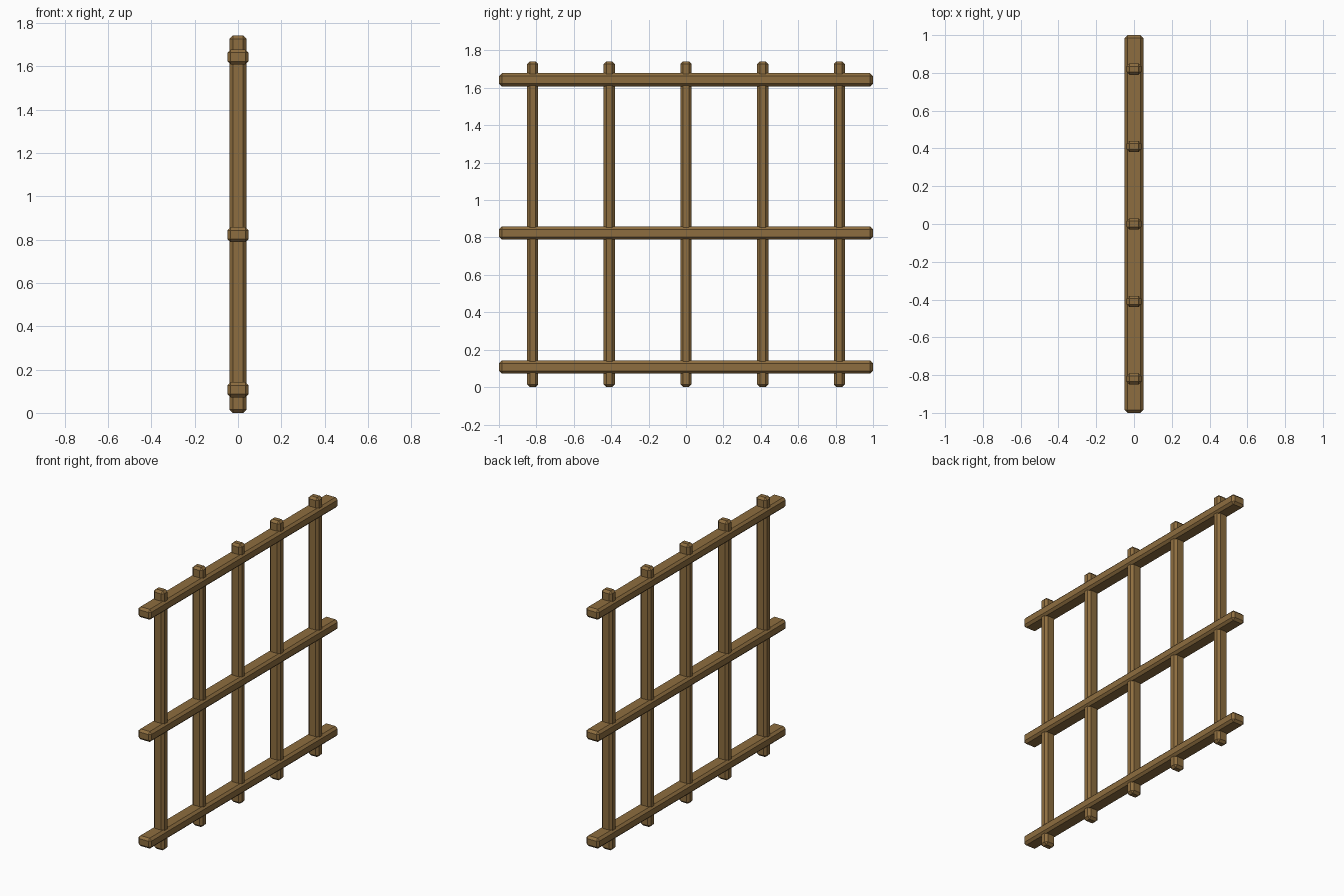
import bpy

if "Cube" in bpy.data.objects:
    bpy.data.objects.remove(bpy.data.objects["Cube"])

wood = bpy.data.materials.new("wood")
wood.diffuse_color = (0.27, 0.155, 0.05, 1)
wood.use_nodes = True
wood.node_tree.nodes["Principled BSDF"].inputs["Base Color"].default_value = wood.diffuse_color


def beam(name, size, centre):
    """Rectangular timber with a chamfer on every edge."""
    bpy.ops.mesh.primitive_cube_add(size=1, location=centre)
    ob = bpy.context.object
    ob.name = name
    ob.scale = size
    bpy.ops.object.transform_apply(location=False, rotation=False, scale=True)
    bev = ob.modifiers.new("chamfer", 'BEVEL')
    bev.width = 0.015
    bev.segments = 1
    ob.data.materials.append(wood)
    return ob


# Upright bars
HEIGHT = 1.742
for i in range(5):
    beam(f"upright_bar_{i + 1}", (0.078, 0.06, HEIGHT), (0, (i - 2) * 0.41, HEIGHT / 2))

# Cross rails
for name, z in (("bottom_rail", 0.107), ("middle_rail", 0.823), ("top_rail", 1.643)):
    beam(name, (0.098, 2.0, 0.07), (0, 0, z))
